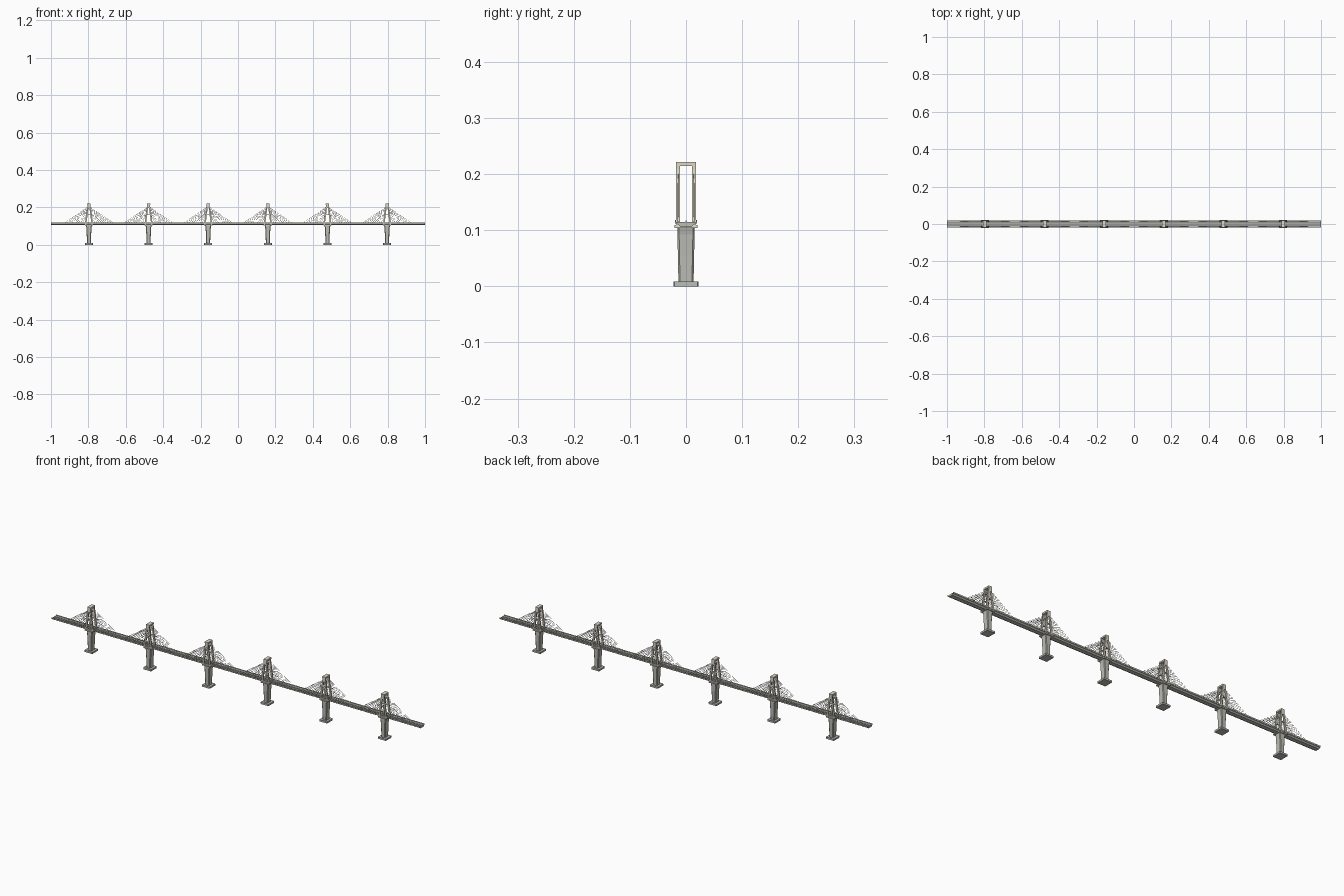
import bpy
from mathutils import Vector

if "Cube" in bpy.data.objects:
    bpy.data.objects.remove(bpy.data.objects["Cube"])


def material(name, rgb):
    m = bpy.data.materials.new(name)
    m.diffuse_color = (*rgb, 1)
    m.use_nodes = True
    m.node_tree.nodes["Principled BSDF"].inputs["Base Color"].default_value = m.diffuse_color
    return m


STONE = material("pale_concrete", (0.72, 0.69, 0.58))
GREY = material("grey_concrete", (0.50, 0.51, 0.46))
ROAD = material("asphalt", (0.30, 0.30, 0.29))
STEEL = material("cable_steel", (0.42, 0.41, 0.36))


def make(name, verts, faces, mat):
    me = bpy.data.meshes.new(name)
    me.from_pydata(verts, [], faces)
    me.materials.append(mat)
    ob = bpy.data.objects.new(name, me)
    bpy.context.collection.objects.link(ob)
    return ob


def loft(name, rings, mat):
    """Join equal-length rings of points into a closed solid."""
    n = len(rings[0])
    verts = [p for r in rings for p in r]
    faces = [tuple(range(n - 1, -1, -1)), tuple(range(len(verts) - n, len(verts)))]
    for k in range(len(rings) - 1):
        for i in range(n):
            j = (i + 1) % n
            faces.append((k * n + i, k * n + j, (k + 1) * n + j, (k + 1) * n + i))
    return make(name, verts, faces, mat)


def rect(cx, cy, z, hx, hy, c=0.0):
    """Horizontal rectangle, with cut corners when c > 0."""
    if c == 0:
        pts = [(-hx, -hy), (hx, -hy), (hx, hy), (-hx, hy)]
    else:
        pts = [(-hx + c, -hy), (hx - c, -hy), (hx, -hy + c), (hx, hy - c),
               (hx - c, hy), (-hx + c, hy), (-hx, hy - c), (-hx, -hy + c)]
    return [(cx + x, cy + y, z) for x, y in pts]


def block(name, cx, cy, z0, z1, hx, hy, mat, c=0.0):
    return loft(name, [rect(cx, cy, z0, hx, hy, c), rect(cx, cy, z1, hx, hy, c)], mat)


def beam_along_x(name, profile, mat):
    return loft(name, [[(x, y, z) for y, z in profile] for x in (-1, 1)], mat)


# Deck: box girder with slanted sides, road surface, parapets and median
half = [(0.010, 0.106), (0.0135, 0.110), (0.0185, 0.1115), (0.0185, 0.1145)]
beam_along_x("deck_girder", half + [(-y, z) for y, z in reversed(half)], GREY)
for s in (-1, 1):
    beam_along_x("road_surface", [(s * 0.002, 0.1143), (s * 0.0105, 0.1143),
                                  (s * 0.0105, 0.1150), (s * 0.002, 0.1150)], ROAD)
    beam_along_x("parapet", [(s * 0.0175, 0.1125), (s * 0.0192, 0.1125),
                             (s * 0.0192, 0.1180), (s * 0.0175, 0.1180)], STONE)
beam_along_x("median_barrier", [(-0.001, 0.114), (0.001, 0.114),
                                (0.0006, 0.1168), (-0.0006, 0.1168)], STONE)

CABLES = 9
SPACING = 0.3188


def leg_x(z):
    """Centre offset of an inclined pylon leg at height z."""
    t = (z - 0.106) / (0.208 - 0.106)
    return 0.0185 + (0.0045 - 0.0185) * t


for k in range(6):
    px = (k - 2.5) * SPACING

    # Foundation and flared pier
    block("footing", px, 0, 0, 0.0085, 0.0215, 0.0225, GREY, 0.002)
    loft("pier", [rect(px, 0, 0.008, 0.0105, 0.0135, 0.003),
                  rect(px, 0, 0.055, 0.0120, 0.0145, 0.003),
                  rect(px, 0, 0.092, 0.0140, 0.0152, 0.003),
                  rect(px, 0, 0.105, 0.0165, 0.0152, 0.003)], GREY)
    block("pier_cap", px, 0, 0.1035, 0.1090, 0.0220, 0.0203, STONE)

    # A-shaped pylon: two legged planes, cross ties and top portal beam
    for s in (-1, 1):
        for d in (-1, 1):
            loft("pylon_leg", [rect(px + d * leg_x(z), s * 0.0142, z, hx, 0.0032)
                               for z, hx in ((0.106, 0.0042), (0.208, 0.0035))], STONE)
        block("leg_tie", px, s * 0.0142, 0.158, 0.162, leg_x(0.160), 0.0025, STONE)
        block("pylon_head", px, s * 0.0142, 0.196, 0.2150, 0.0080, 0.0033, STONE)
    block("top_beam", px, 0, 0.2140, 0.2215, 0.0092, 0.0175, STONE)

    # Fan of stay cables, merged into one mesh per pylon
    verts, faces = [], []
    for s in (-1, 1):
        for d in (-1, 1):
            for i in range(CABLES):
                t = i / (CABLES - 1)
                zt = 0.166 + 0.036 * t
                a = Vector((px + d * leg_x(zt), s * 0.0140, zt))
                b = Vector((px + d * (0.034 + 0.100 * t), s * 0.0145, 0.1142))
                side = Vector((0, 1, 0))
                up = (b - a).cross(side).normalized()
                o = len(verts)
                r = 0.0006
                for p in (a, b):
                    verts += [p + side * r, p + up * r, p - side * r, p - up * r]
                faces += [(o + j, o + (j + 1) % 4, o + 4 + (j + 1) % 4, o + 4 + j)
                          for j in range(4)]
                # Deck anchor
                o = len(verts)
                for z in (0.1140, 0.1160):
                    verts += [Vector(p) for p in rect(b.x, b.y, z, 0.0015, 0.001)]
                faces += [(o + j, o + (j + 1) % 4, o + 4 + (j + 1) % 4, o + 4 + j)
                          for j in range(4)] + [(o + 4, o + 5, o + 6, o + 7)]
    make("stay_cables", verts, faces, STEEL)

# Consistent outward normals
import bmesh
for ob in bpy.data.objects:
    bm = bmesh.new()
    bm.from_mesh(ob.data)
    bmesh.ops.recalc_face_normals(bm, faces=bm.faces)
    bm.to_mesh(ob.data)
    bm.free()
